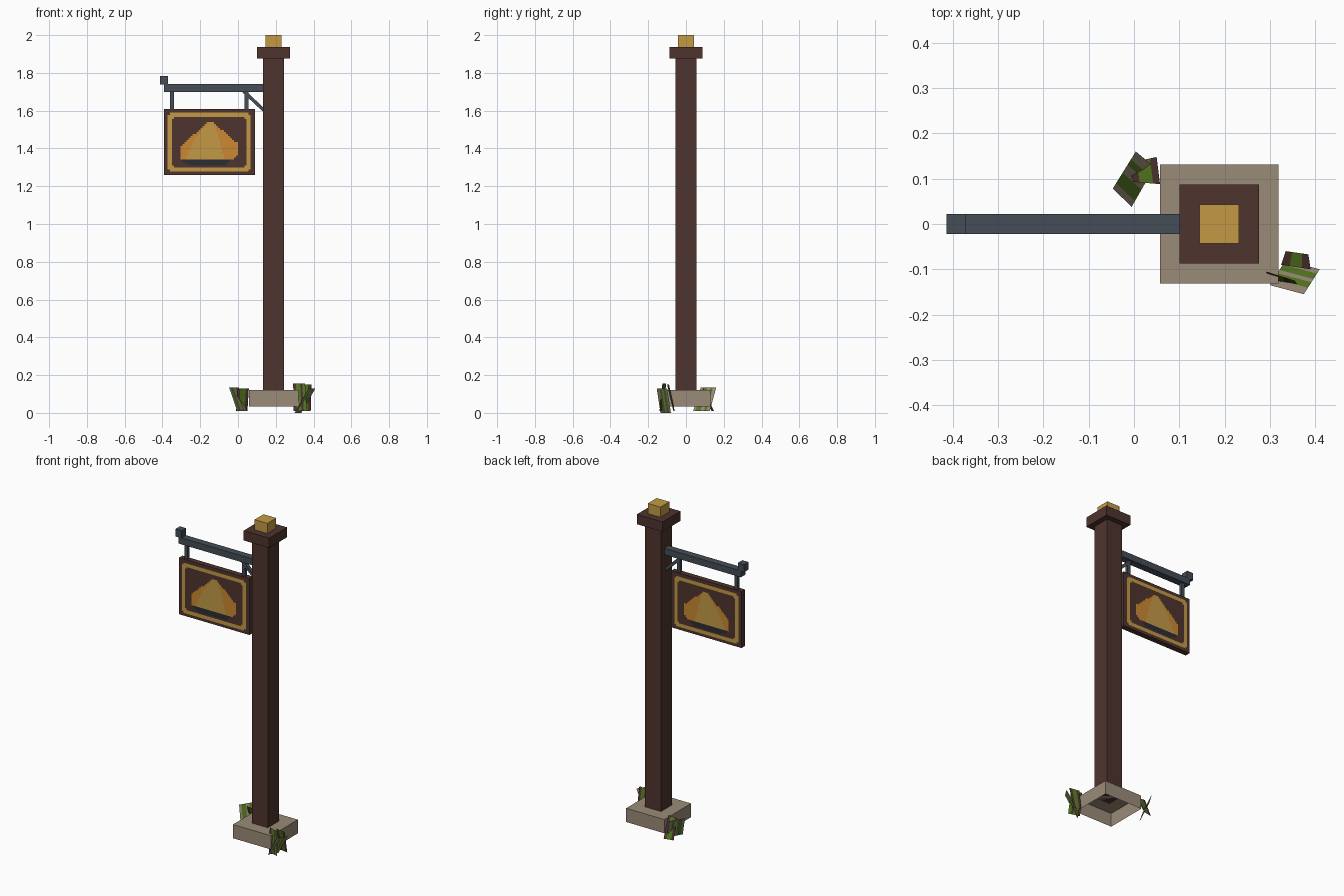
import bpy, bmesh, math
from mathutils import Vector

if "Cube" in bpy.data.objects:
    bpy.data.objects.remove(bpy.data.objects["Cube"])

def material(name, r, g, b):
    lin = lambda v: ((v / 255 + 0.055) / 1.055) ** 2.4 if v > 10 else v / 255 / 12.92
    m = bpy.data.materials.new(name)
    m.diffuse_color = (lin(r), lin(g), lin(b), 1)
    m.use_nodes = True
    m.node_tree.nodes["Principled BSDF"].inputs["Base Color"].default_value = m.diffuse_color
    return m

wood = material("dark wood", 78, 52, 46)
gold = material("gold", 196, 154, 70)
stone = material("stone", 154, 139, 120)
iron = material("iron", 69, 77, 87)
orange = material("orange", 203, 137, 50)
dish = material("dish", 43, 45, 53)
green = material("grass green", 84, 120, 32)

def make(name, bm, mats):
    me = bpy.data.meshes.new(name)
    bm.to_mesh(me)
    bm.free()
    for m in mats:
        me.materials.append(m)
    ob = bpy.data.objects.new(name, me)
    bpy.context.collection.objects.link(ob)
    return ob

def box(name, x, y, z, mat, open_bottom=False):
    bm = bmesh.new()
    bmesh.ops.create_cube(bm, size=1)
    for v in bm.verts:
        v.co = Vector(r[0] + (c + 0.5) * (r[1] - r[0]) for r, c in zip((x, y, z), v.co))
    if open_bottom:
        bm.normal_update()
        bmesh.ops.delete(bm, geom=[f for f in bm.faces if f.normal.z < -0.5], context='FACES')
    return make(name, bm, [mat])

def sym(r):
    return (-r, r)

# Post, cap, finial and hollow footing
PX = 0.188
def around(r):
    return (PX - r, PX + r)
box("footing", around(0.131), sym(0.131), (0.035, 0.12), stone, True)
box("post", around(0.0545), sym(0.0545), (0.12, 1.876), wood)
box("post_cap", around(0.0875), sym(0.0875), (1.876, 1.937), wood)
box("finial", around(0.0435), sym(0.0435), (1.937, 2.0), gold)

# Iron arm with end knob, hangers and brace
box("arm", (-0.392, 0.135), sym(0.022), (1.70, 1.74), iron)
box("arm_knob", (-0.414, -0.371), sym(0.022), (1.738, 1.784), iron)
for x in (-0.35, 0.045):
    box("hanger", (x - 0.01, x + 0.01), sym(0.01), (1.605, 1.702), iron)
brace = box("brace", sym(0.072), sym(0.01), sym(0.009), iron)
brace.location = (0.083, 0, 1.653)
brace.rotation_euler.y = math.radians(43)

# Sign board
T = 0.017
box("sign_board", (-0.393, 0.09), sym(T), (1.26, 1.61), wood)

def rect(bm, side, x0, x1, z0, z1, idx):
    """Flat painted rectangle on the front (-1) or back (+1) of the board."""
    if x1 - x0 < 1e-4:
        return
    y = side * (T + 0.002)
    pts = [(x0, z0), (x1, z0), (x1, z1), (x0, z1)]
    f = bm.faces.new([bm.verts.new((x, y, z)) for x, z in (pts if side < 0 else pts[::-1])])
    f.material_index = idx

def lerp(table, z, k):
    for a, b in zip(table, table[1:]):
        if b[0] <= z <= a[0]:
            t = (a[0] - z) / (a[0] - b[0])
            return a[k] + t * (b[k] - a[k])
    return table[-1][k]

# Stepped picture: z, outer left, inner left, inner right, outer right
PIE = [(1.54, -0.157, -0.157, -0.125, -0.125),
       (1.52, -0.185, -0.175, -0.120, -0.110),
       (1.49, -0.215, -0.198, -0.112, -0.075),
       (1.455, -0.257, -0.225, -0.100, -0.035),
       (1.43, -0.288, -0.240, -0.093, -0.004),
       (1.40, -0.307, -0.256, -0.085, 0.0),
       (1.37, -0.309, -0.266, -0.078, -0.002),
       (1.34, -0.300, -0.272, -0.070, -0.025)]
PIX = 0.0105
X0, X1, Z0, Z1, W = -0.372, 0.067, 1.278, 1.589, 0.022

for side, label in ((-1, "front"), (1, "back")):
    # Gold border with stepped corners
    bm = bmesh.new()
    h = W / 2
    for z in (Z0, Z1 - W):
        rect(bm, side, X0 + h, X1 - h, z, z + W, 0)
    for x in (X0, X1 - W):
        rect(bm, side, x, x + h if x == X0 else x + W - h, Z0 + h, Z0 + W, 0) if x == X0 else \
            rect(bm, side, X1 - h, X1, Z0 + h, Z0 + W, 0)
        rect(bm, side, x, x + W, Z0 + W, Z1 - W, 0)
    for x in (X0, X1 - h):
        rect(bm, side, x, x + h, Z1 - W, Z1 - h, 0)
    for x in (X0 + W, X1 - W - h):
        for z in (Z0 + W, Z1 - W - h):
            rect(bm, side, x, x + h, z, z + h, 0)
    make(label + "_border", bm, [gold])

    # Pie slice on a dark dish
    bm = bmesh.new()
    z = 1.54
    while z - PIX > 1.338:
        a, b, c, d = (round(lerp(PIE, z - PIX / 2, k) / PIX) * PIX for k in (1, 2, 3, 4))
        rect(bm, side, a, b, z - PIX, z, 0)
        rect(bm, side, b, c, z - PIX, z, 1)
        rect(bm, side, c, d, z - PIX, z, 0)
        z -= PIX
    for i, (a, d) in enumerate(((-0.299, -0.042), (-0.288, -0.052), (-0.262, -0.062))):
        rect(bm, side, a, d, z - (i + 1) * PIX, z - i * PIX, 2)
    make(label + "_picture", bm, [orange, gold, dish])

# Grass tufts: tilted striped leaves between a low edge and a high edge
def leaf(name, low, high, stripes):
    bm = bmesh.new()
    (a, b), (c, d) = [[Vector(p) for p in e] for e in (low, high)]
    total, s = sum(w for w, _ in stripes), 0
    for w, idx in stripes:
        t0, t1 = s / total, (s + w) / total
        s += w
        f = bm.faces.new([bm.verts.new(p) for p in
                          (a.lerp(b, t0), a.lerp(b, t1), c.lerp(d, t1), c.lerp(d, t0))])
        f.material_index = idx
    return make(name, bm, [stone, green, wood])

leaf("left_leaf_outer", ((-0.005, 0.038, 0.01), (0.045, 0.126, 0.01)),
     ((-0.047, 0.078, 0.135), (0.004, 0.16, 0.135)), [(1, 0), (2, 1), (1.5, 0), (1, 1), (1.5, 0)])
leaf("left_leaf_inner", ((-0.01, 0.135, 0.01), (0.05, 0.148, 0.01)),
     ((-0.002, 0.093, 0.13), (0.0575, 0.088, 0.13)), [(1, 2), (2, 1), (1, 2)])
leaf("right_leaf_outer", ((0.30, -0.135, 0.0), (0.335, -0.08, 0.0)),
     ((0.375, -0.155, 0.13), (0.41, -0.10, 0.13)), [(1.2, 0), (1, 1), (0.6, 0), (1, 1), (0.8, 0)])
leaf("right_leaf_inner", ((0.335, -0.06, 0.01), (0.385, -0.067, 0.01)),
     ((0.325, -0.09, 0.15), (0.39, -0.10, 0.15)), [(1, 2), (1.5, 1), (1, 2)])
leaf("right_leaf_front", ((0.295, -0.12, 0.01), (0.365, -0.14, 0.01)),
     ((0.292, -0.105, 0.155), (0.355, -0.125, 0.155)), [(1, 2), (1.5, 1), (0.8, 2), (1, 1)])
